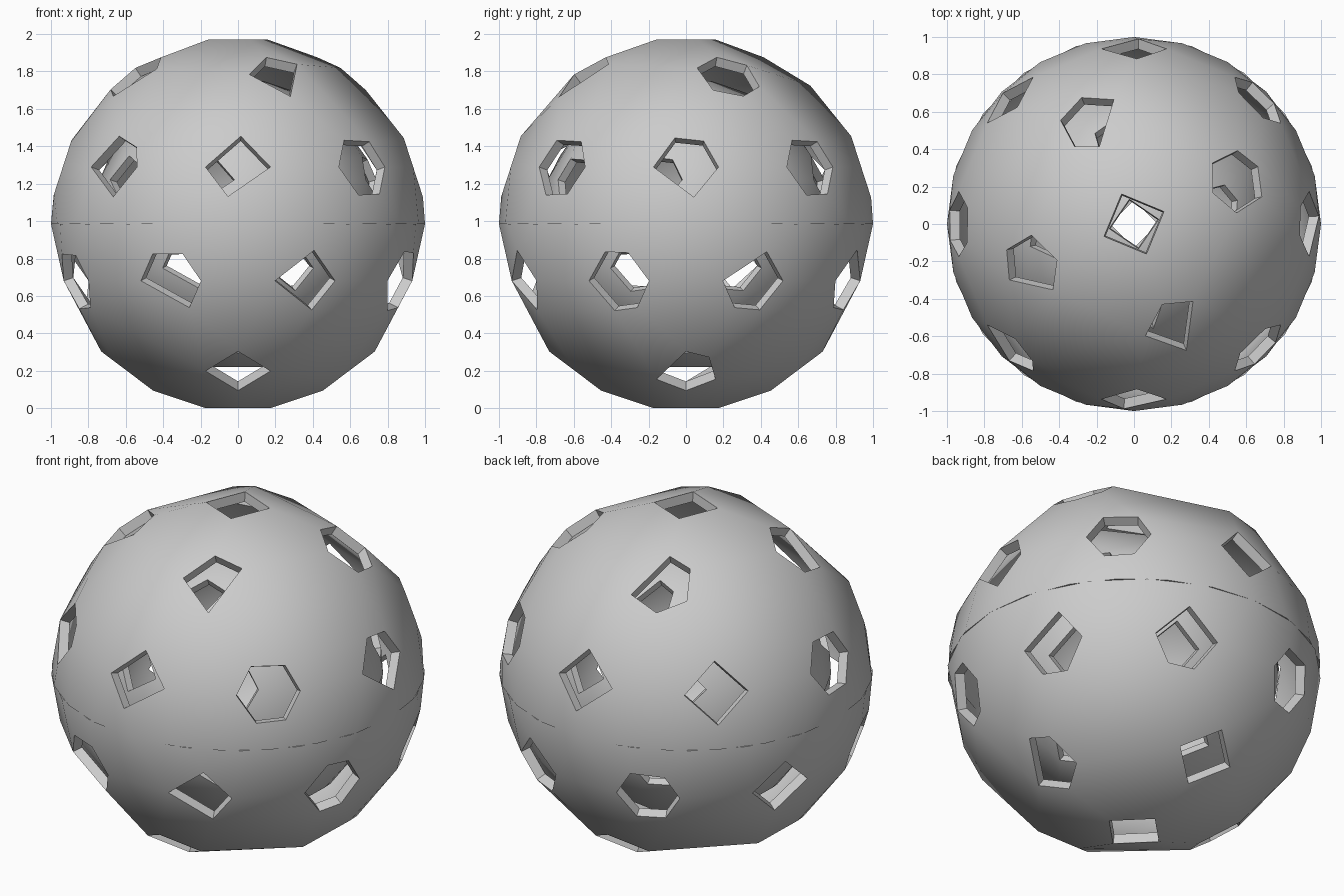
import bpy, bmesh
from math import sin, cos, radians
from mathutils import Vector, Matrix

if "Cube" in bpy.data.objects:
    bpy.data.objects.remove(bpy.data.objects["Cube"])

CENTRE = Vector((0, 0, 0.985))
INNER = 0.945          # wall: inner skin as a fraction of the outer
HOLE = radians(10)     # angular radius of every hole


def on_sphere(az, lat):
    a, l = radians(az), radians(lat)
    return Vector((sin(a) * cos(l), -cos(a) * cos(l), sin(l)))


def hole(az, lat, angles):
    """Rim points of one hole; angles run from east (0) to the pole (90)."""
    a, c = radians(az), on_sphere(az, lat)
    east = Vector((cos(a), sin(a), 0))
    north = c.cross(east)
    return [c * cos(HOLE) + (east * cos(radians(t)) + north * sin(radians(t))) * sin(HOLE)
            for t in angles]


def half_shell(name, rims, seam_count, radius=1.0, spin=0.0):
    """Faceted half: hull of the hole rims and seam, opened up, with a thick wall."""
    seam = [on_sphere(i * 360 / seam_count, 0) for i in range(seam_count)]
    bm = bmesh.new()
    owner = {}
    for g, pts in enumerate(rims + [seam]):
        for p in pts:
            owner[bm.verts.new(p)] = g
    bmesh.ops.convex_hull(bm, input=bm.verts[:])
    caps = [f for f in bm.faces if len({owner[v] for v in f.verts}) == 1]
    bmesh.ops.delete(bm, geom=caps, context='FACES')
    # inner skin and walls round the holes and the seam
    outer = bm.faces[:]
    rim_edges = [e for e in bm.edges if len(e.link_faces) == 1]
    twin = {v: bm.verts.new(v.co * INNER) for v in bm.verts[:]}
    for f in outer:
        bm.faces.new([twin[v] for v in reversed(f.verts)])
    for e in rim_edges:
        a, b = e.verts
        bm.faces.new((a, b, twin[b], twin[a]))
    bmesh.ops.recalc_face_normals(bm, faces=bm.faces[:])
    turn = Matrix.Rotation(radians(spin), 4, 'Z') @ Matrix.Scale(radius, 4)
    bmesh.ops.transform(bm, matrix=Matrix.Translation(CENTRE) @ turn, verts=bm.verts[:])
    for f in bm.faces:
        f.smooth = True
    me = bpy.data.meshes.new(name)
    bm.to_mesh(me)
    bm.free()
    # round shading on both skins, flat walls
    normals = []
    for p in me.polygons:
        face_n = p.normal.copy()
        for i in p.vertices:
            out = (me.vertices[i].co - CENTRE).normalized()
            d = face_n.dot(out)
            normals.append(out if d > 0.7 else -out if d < -0.7 else face_n)
    me.normals_split_custom_set(normals)
    bpy.context.collection.objects.link(bpy.data.objects.new(name, me))


HEX = (120, 55, 0, -60, -115, 180)
QUAD = (90, 0, -90, 180)

# upper half: eight holes near the seam, four higher, one on the pole
upper_ring = [(85, 0, -108, 180), HEX, (110, 57, 0, -76, 180), HEX,
              (95, 0, -98, 180), QUAD, HEX, (95, 40, 0, -75, 180)]
upper_high = [(98, 40, -90, 173), (93, 36, -30, -80, -137, 153),
              (86, 39, -30, -90, -153), (83, 24, -83, -140, 153)]
upper = [hole(45 * i, 18, a) for i, a in enumerate(upper_ring)]
upper += [hole(22.5 + 90 * i, 53, a) for i, a in enumerate(upper_high)]
upper.append(hole(0, 90, (22.5, 112.5, 202.5, 292.5)))

# lower half: the same layout turned by an eighth
lower_ring = [(80, 0, -70, 180), (110, 65, 0, -60, -105, 180),
              (70, 0, -70, -120, 180), (90, 0, -70, -120, 180), HEX, QUAD, HEX,
              (120, 60, 0, -60, 180)]
lower_low = [QUAD, (90, 45, -25, -90, -155), QUAD, (90, 30, -40, -90, 180)]
lower = [hole(22.5 + 45 * i, -18, a) for i, a in enumerate(lower_ring)]
lower += [hole(90 * i, -53, a) for i, a in enumerate(lower_low)]
lower.append(hole(0, -90, QUAD))

# outer ball, and a smaller ball nested inside with its top half twisted
half_shell("outer_upper_shell", upper, 24)
half_shell("outer_lower_shell", lower, 20)
half_shell("inner_upper_shell", upper, 24, 0.777, -12)
half_shell("inner_lower_shell", lower, 20, 0.777)
